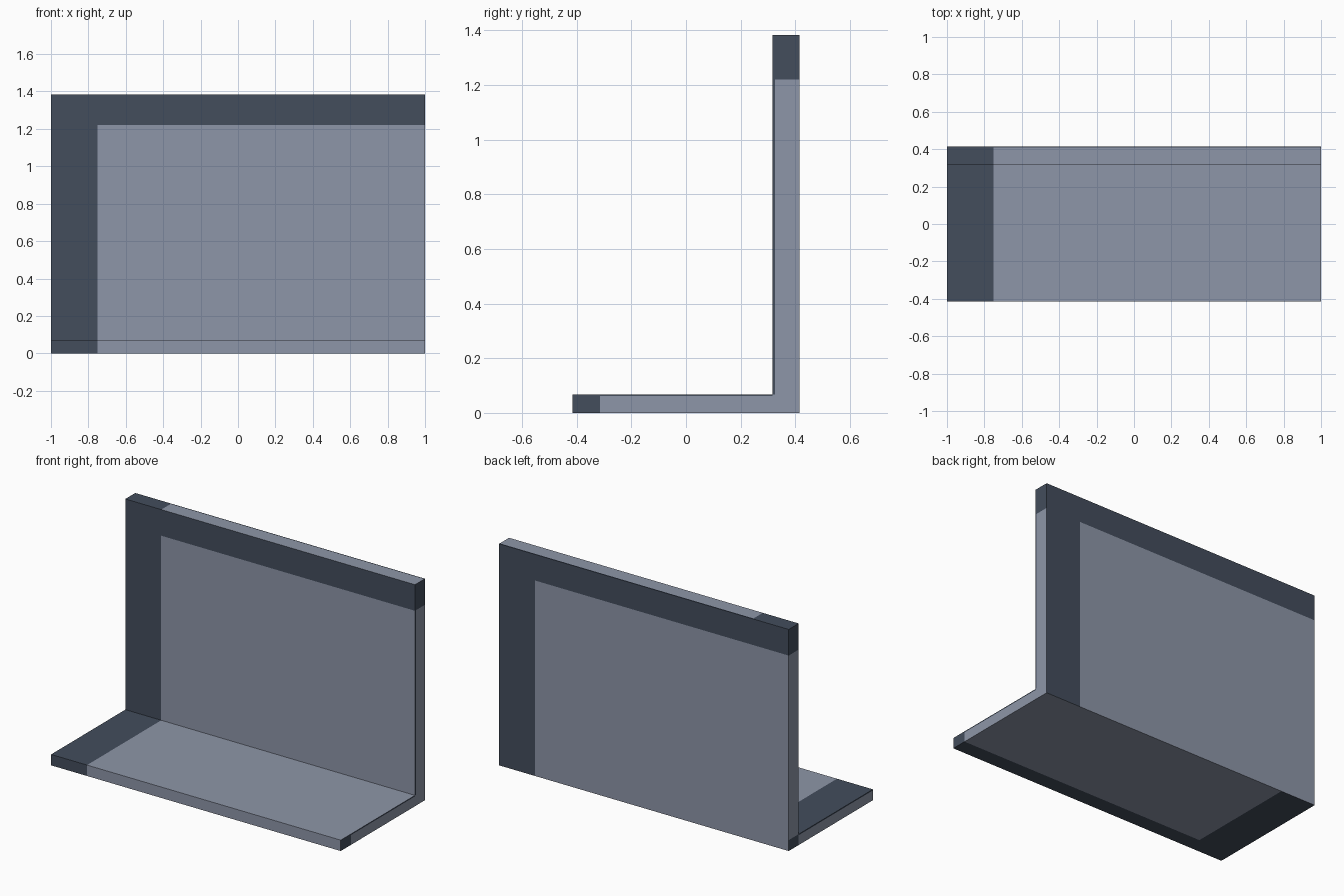
import bpy, bmesh
from mathutils import Vector

if "Cube" in bpy.data.objects:
    bpy.data.objects.remove(bpy.data.objects["Cube"])

W, D, H = 1.0, 0.415, 1.383      # half width, half depth, height
WALL_Y, BASE_Z = 0.317, 0.068    # wall front, base top
BAND_X, BAND_Z, BAND_Y = 0.752, 1.22, 0.315


def material(name, rgb):
    m = bpy.data.materials.new(name)
    m.diffuse_color = (*rgb, 1)
    m.use_nodes = True
    m.node_tree.nodes["Principled BSDF"].inputs["Base Color"].default_value = m.diffuse_color
    return m


# L-shaped profile extruded along x
profile = [(-D, 0), (D, 0), (D, H), (WALL_Y, H), (WALL_Y, BASE_Z), (-D, BASE_Z)]
bm = bmesh.new()
face = bm.faces.new([bm.verts.new((-W, y, z)) for y, z in profile])
ext = bmesh.ops.extrude_face_region(bm, geom=[face])
bmesh.ops.translate(bm, vec=(2 * W, 0, 0),
                    verts=[v for v in ext["geom"] if isinstance(v, bmesh.types.BMVert)])
bmesh.ops.recalc_face_normals(bm, faces=bm.faces[:])

# Cut the faces along the borders of the painted bands
cuts = [(0, -BAND_X), (0, BAND_X), (1, -BAND_Y), (1, WALL_Y), (1, 0.326),
        (1, 0.408), (2, BAND_Z), (2, BASE_Z), (2, 0.061)]
for axis, pos in cuts:
    no = Vector((0, 0, 0))
    no[axis] = 1
    bmesh.ops.bisect_plane(bm, geom=bm.verts[:] + bm.edges[:] + bm.faces[:],
                           plane_co=no * pos, plane_no=no)


def is_dark(c, n):
    if n.y < -0.5:                       # front faces
        return c.x < -BAND_X or c.z > BAND_Z
    if n.y > 0.5:                        # back face
        return c.x > BAND_X or c.z > BAND_Z
    if n.z > 0.5:                        # top faces
        return c.x < -BAND_X or c.y > 0.408
    if n.z < -0.5:                       # underside
        return c.x < -BAND_X or c.y < -BAND_Y
    if c.z > BAND_Z:                     # both ends: top of the wall
        return True
    if n.x > 0:                          # right end: tip and thin inner rim
        if c.z < BASE_Z:
            return c.y < -BAND_Y or (c.z > 0.061 and c.y < WALL_Y)
        return c.y < 0.326
    return c.z < BASE_Z and (c.y > WALL_Y or c.z > 0.061)   # left end


bm.normal_update()
for f in bm.faces:
    f.material_index = int(is_dark(f.calc_center_median(), f.normal))

mesh = bpy.data.meshes.new("angle_panel")
bm.to_mesh(mesh)
bm.free()
mesh.materials.append(material("light grey blue", (0.27, 0.305, 0.392)))
mesh.materials.append(material("dark slate", (0.056, 0.074, 0.107)))
bpy.context.collection.objects.link(bpy.data.objects.new("angle_panel", mesh))
